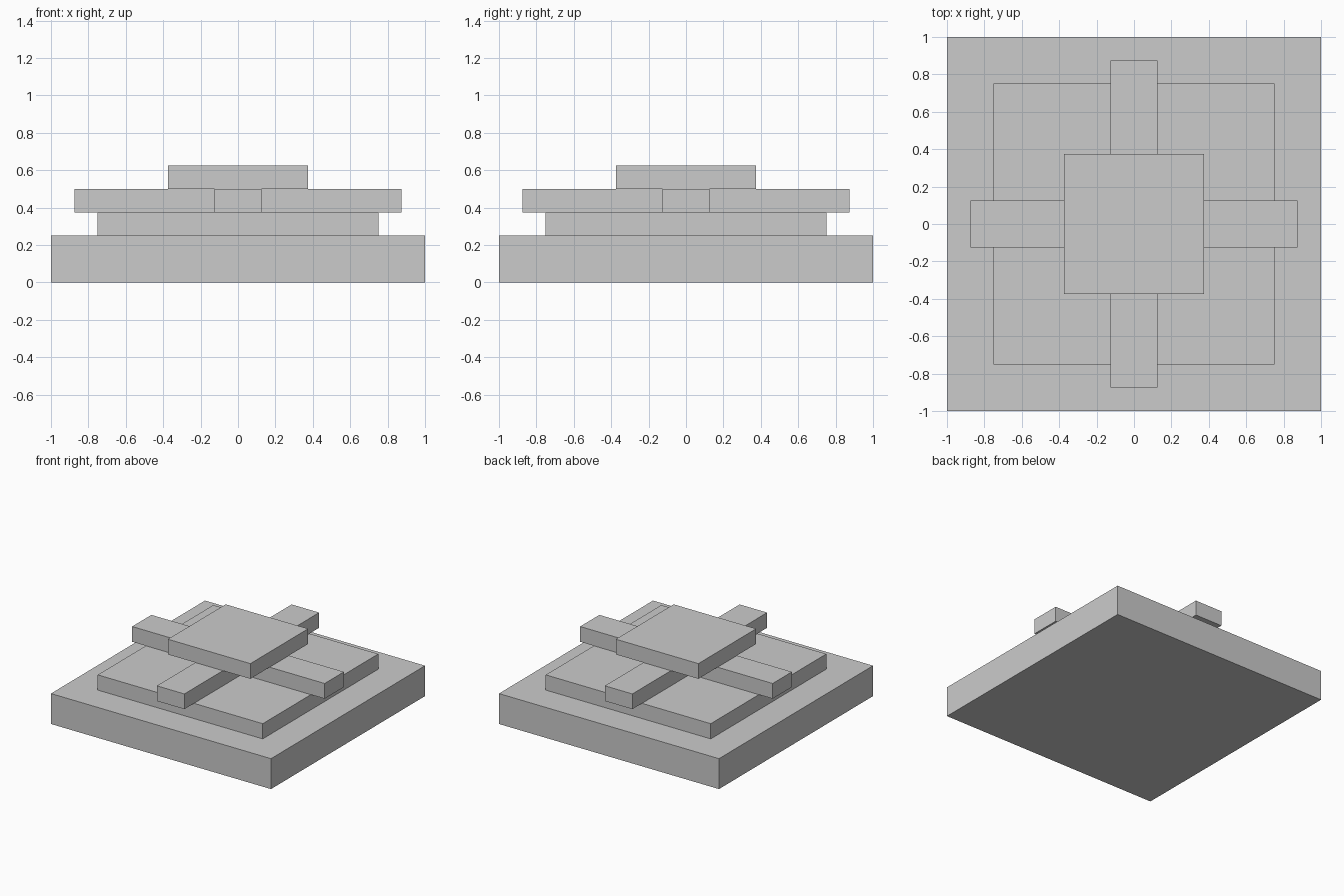
import bpy

if "Cube" in bpy.data.objects:
    bpy.data.objects.remove(bpy.data.objects["Cube"])

grey = bpy.data.materials.new("plain grey")
grey.diffuse_color = (0.6, 0.6, 0.6, 1)
grey.use_nodes = True
grey.node_tree.nodes["Principled BSDF"].inputs["Base Color"].default_value = grey.diffuse_color


def prism(name, outline, bottom, top):
    """Extrude a flat outline between two heights."""
    n = len(outline)
    verts = [(x, y, z) for z in (bottom, top) for x, y in outline]
    faces = [tuple(reversed(range(n))), tuple(range(n, 2 * n))]
    faces += [(i, (i + 1) % n, n + (i + 1) % n, n + i) for i in range(n)]
    mesh = bpy.data.meshes.new(name)
    mesh.from_pydata(verts, [], faces)
    mesh.materials.append(grey)
    obj = bpy.data.objects.new(name, mesh)
    bpy.context.collection.objects.link(obj)


def square(h):
    return [(-h, -h), (h, -h), (h, h), (-h, h)]


def cross(reach, h):
    """Plus-shaped outline: one arm turned four times."""
    points, arm = [], [(h, -h), (reach, -h), (reach, h)]
    for _ in range(4):
        points += arm
        arm = [(-y, x) for x, y in arm]
    return points


# Stepped plinth
prism("base_slab", square(1.0), 0, 0.25)
prism("step_slab", square(0.75), 0.25, 0.375)
# Crossed beams carrying the top plate
prism("cross_beams", cross(0.875, 0.125), 0.375, 0.5)
prism("top_plate", square(0.375), 0.5, 0.625)
